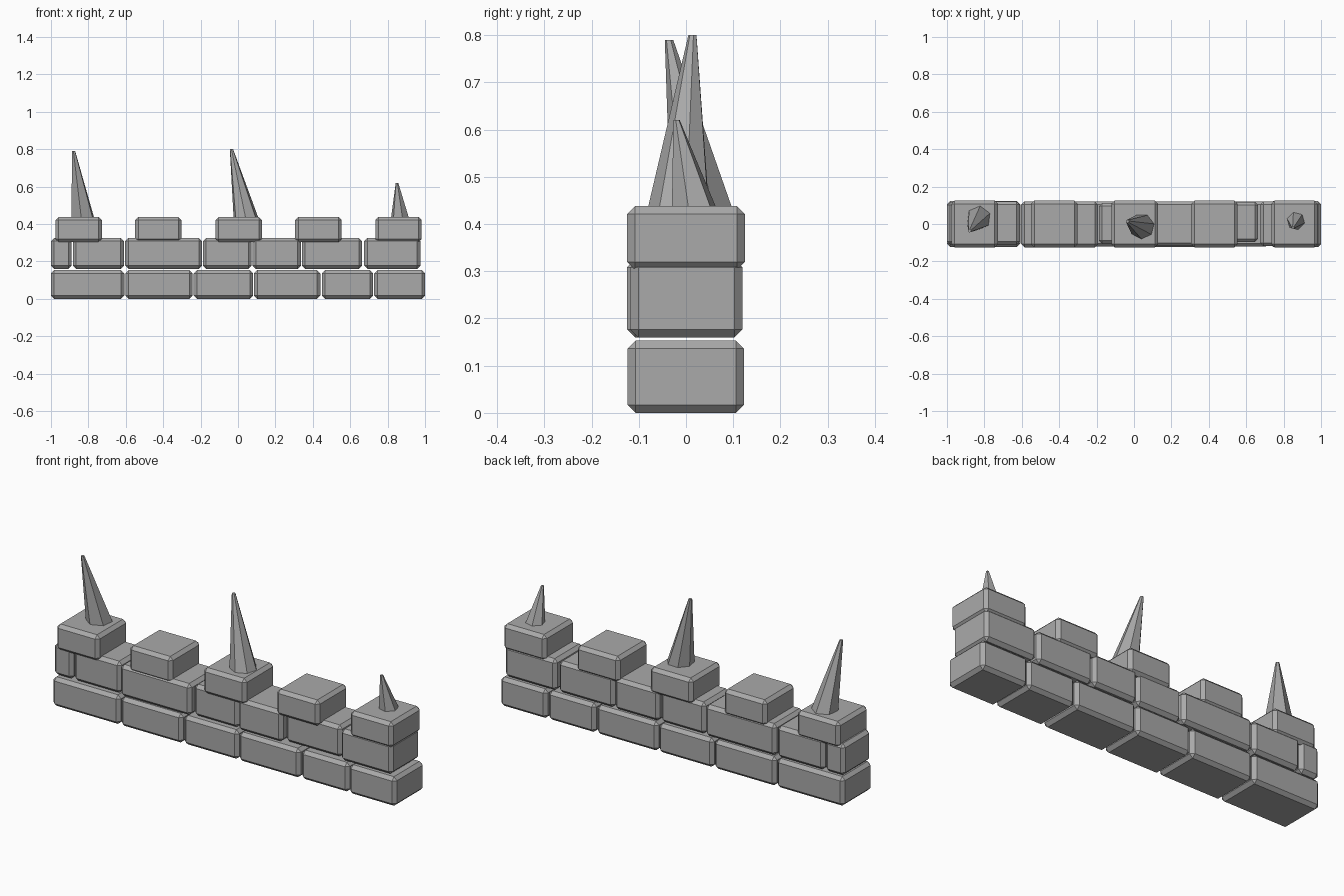
import bpy
import bmesh
from math import tau, cos, sin
from mathutils import Vector

if "Cube" in bpy.data.objects:
    bpy.data.objects.remove(bpy.data.objects["Cube"], do_unlink=True)

stone = bpy.data.materials.new("grey stone")
stone.use_nodes = True
GREY = (0.4, 0.4, 0.4, 1)
stone.diffuse_color = GREY
stone.node_tree.nodes["Principled BSDF"].inputs["Base Color"].default_value = GREY


def finish(name, bm):
    bmesh.ops.recalc_face_normals(bm, faces=bm.faces)
    mesh = bpy.data.meshes.new(name)
    bm.to_mesh(mesh)
    bm.free()
    mesh.materials.append(stone)
    obj = bpy.data.objects.new(name, mesh)
    bpy.context.collection.objects.link(obj)


def brick(name, low, high, chamfer=0.017):
    """Box between two corners with chamfered edges."""
    low, high = Vector(low), Vector(high)
    bm = bmesh.new()
    bmesh.ops.create_cube(bm, size=1)
    bmesh.ops.scale(bm, vec=high - low, verts=bm.verts)
    bmesh.ops.translate(bm, vec=(low + high) / 2, verts=bm.verts)
    bmesh.ops.bevel(bm, geom=bm.edges[:], offset=chamfer, segments=1,
                    affect='EDGES')
    finish(name, bm)


def spike(name, base, radius, tip, sides, turn, tip_radius=0.009):
    """Leaning, faceted spike with a tiny blunt tip."""
    bm = bmesh.new()
    rings = []
    for centre, r in ((base, radius), (tip, tip_radius)):
        rings.append([bm.verts.new(Vector(centre) + Vector(
            (r * cos(turn + tau * i / sides), r * sin(turn + tau * i / sides), 0)))
            for i in range(sides)])
    low, high = rings
    bm.faces.new(low)
    bm.faces.new(high)
    for i in range(sides):
        j = (i + 1) % sides
        bm.faces.new((low[i], low[j], high[j], high[i]))
    finish(name, bm)


# Courses: bottom, top, then bricks as (left x, right x, front y, back y)
courses = {
    "bottom_brick": (0.0, 0.153, [
        (-1, -0.608, -0.122, 0.122), (-0.602, -0.243, -0.122, 0.12),
        (-0.237, 0.08, -0.12, 0.12), (0.086, 0.44, -0.123, 0.12),
        (0.448, 0.723, -0.12, 0.12), (0.728, 1, -0.124, 0.123)]),
    "middle_brick": (0.16, 0.325, [
        (-1, -0.889, -0.11, 0.118), (-0.883, -0.61, -0.11, 0.12),
        (-0.603, -0.192, -0.125, 0.12), (-0.187, 0.072, -0.106, 0.113),
        (0.078, 0.336, -0.118, 0.12), (0.341, 0.664, -0.096, 0.118),
        (0.675, 0.975, -0.118, 0.12)]),
    "battlement": (0.303, 0.438, [
        (x - 0.124, x + 0.124, -0.125, 0.125)
        for x in (-0.852, -0.426, 0.004, 0.43, 0.858)]),
}
for name, (bottom, top, bricks) in courses.items():
    for n, (x0, x1, y0, y1) in enumerate(bricks, 1):
        brick(f"{name}_{n}", (x0, y0, bottom), (x1, y1, top))

# Spikes on the outer and central battlements
spike("right_spike", (-0.828, 0.035, 0.42), 0.068, (-0.879, -0.036, 0.79), 6, 0.4)
spike("centre_spike", (0.045, -0.014, 0.42), 0.07, (-0.035, 0.014, 0.80), 7, 0.2)
spike("left_spike", (0.867, 0.02, 0.42), 0.052, (0.85, -0.02, 0.62), 6, 0.8, 0.007)
